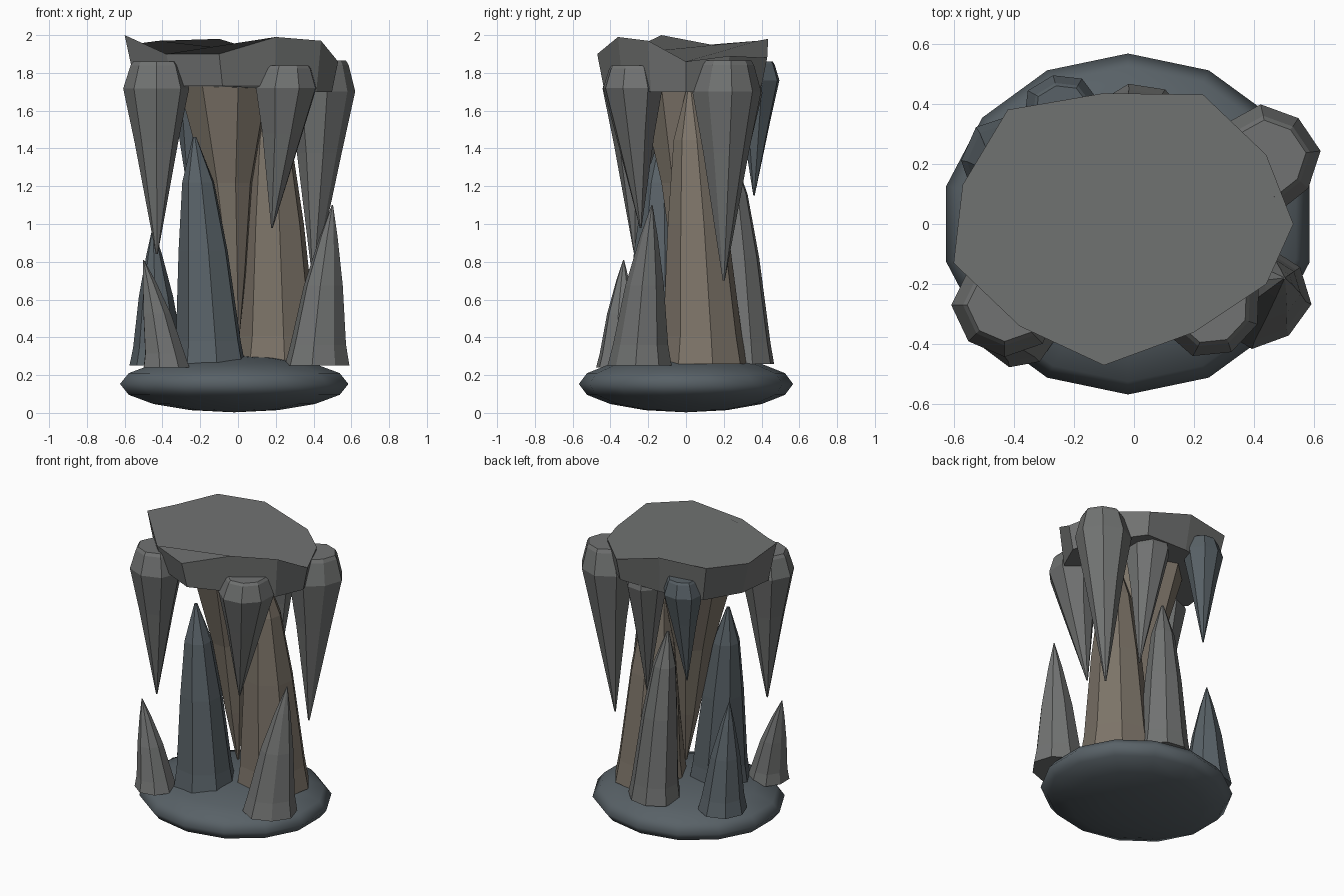
import bpy, bmesh, math, random
from mathutils import Vector

if "Cube" in bpy.data.objects:
    bpy.data.objects.remove(bpy.data.objects["Cube"])

random.seed(4)


def material(name, rgb):
    m = bpy.data.materials.new(name)
    m.diffuse_color = (*rgb, 1)
    m.use_nodes = True
    m.node_tree.nodes["Principled BSDF"].inputs["Base Color"].default_value = m.diffuse_color
    return m


GREY = material("grey_stone", (0.165, 0.17, 0.168))
BLUE = material("blue_stone", (0.098, 0.12, 0.135))
BROWN = material("brown_stone", (0.205, 0.175, 0.14))


def loft(name, rings, mat):
    """Join equal-length rings of points into a closed, flat-shaded solid."""
    bm = bmesh.new()
    loops = [[bm.verts.new(p) for p in ring] for ring in rings]
    n = len(loops[0])
    for a, b in zip(loops, loops[1:]):
        for i in range(n):
            j = (i + 1) % n
            bm.faces.new((a[i], a[j], b[j], b[i]))
    bm.faces.new(loops[0])
    bm.faces.new(loops[-1])
    bmesh.ops.recalc_face_normals(bm, faces=bm.faces)
    mesh = bpy.data.meshes.new(name)
    bm.to_mesh(mesh)
    bm.free()
    obj = bpy.data.objects.new(name, mesh)
    obj.data.materials.append(mat)
    bpy.context.collection.objects.link(obj)
    return obj


# (fraction of length, fraction of radius)
RISING = [(0, 1.0), (0.13, 0.86), (0.5, 0.6), (0.8, 0.28), (1, 0.02)]
COLUMN = [(0, 1.0), (0.1, 0.9), (0.5, 0.68), (0.8, 0.44), (1, 0.05)]
HANGING = [(0, 0.7), (0.02, 0.78), (0.14, 1.0), (0.42, 0.66), (1, 0.03)]
TRUNK = [(0, 1.0), (0.4, 0.5), (0.75, 0.25), (1, 0.03)]


def spike(name, root, tip, radius, profile, mat, sides=8):
    root, tip = Vector(root), Vector(tip)
    turn = random.uniform(0, math.tau / sides)
    wobble = [random.uniform(0.94, 1.06) for _ in range(sides)]
    rings = []
    for t, f in profile:
        c = root.lerp(tip, t)
        # lean grows toward the tip, so the thick end stays upright
        k = t ** 1.3
        c.x, c.y = root.x + (tip.x - root.x) * k, root.y + (tip.y - root.y) * k
        rings.append([c + Vector((math.cos(turn + math.tau * i / sides),
                                  math.sin(turn + math.tau * i / sides), 0))
                      * radius * f * wobble[i] for i in range(sides)])
    return loft(name, rings, mat)


# Rounded floor disc
bpy.ops.mesh.primitive_uv_sphere_add(segments=14, ring_count=8, radius=1,
                                     location=(-0.02, 0, 0.153))
floor = bpy.context.object
floor.name = "floor_disc"
floor.scale = (0.62, 0.567, 0.15)
bpy.ops.object.transform_apply(location=False, rotation=False, scale=True)
bpy.ops.object.shade_smooth()
floor.data.materials.append(BLUE)

# Uneven ceiling slab
rim = [(-0.60, -0.13, 2.0), (-0.38, -0.34, 1.9), (-0.10, -0.47, 1.9), (0.20, -0.36, 1.99),
       (0.44, -0.20, 1.97), (0.53, 0.0, 1.86), (0.44, 0.23, 1.89), (0.23, 0.43, 1.88),
       (-0.10, 0.435, 1.98), (-0.42, 0.38, 1.97), (-0.57, 0.13, 1.95)]
under = [(x * 0.92 + 0.01, y * 0.93, 1.73 - 0.03 * (x > 0.4)) for x, y, z in rim]
loft("ceiling_slab", [under, rim], GREY)

# Stalagmites rising from the floor
rising = [((-0.15, -0.14, 0.26), (-0.23, -0.13, 1.46), 0.20, COLUMN, BLUE),
          ((0.205, 0.10, 0.26), (0.17, 0.02, 1.74), 0.235, COLUMN, BROWN),
          ((0.42, -0.24, 0.25), (0.50, -0.18, 1.10), 0.17, RISING, GREY),
          ((-0.38, -0.345, 0.24), (-0.50, -0.33, 0.81), 0.13, RISING, GREY),
          ((-0.42, 0.20, 0.25), (-0.45, 0.17, 0.98), 0.155, RISING, BLUE),
          ((0.02, 0.31, 0.26), (-0.03, 0.24, 1.38), 0.17, COLUMN, GREY)]
for i, (root, tip, r, profile, mat) in enumerate(rising):
    spike(f"stalagmite_{i + 1}", root, tip, r, profile, mat)

# Stalactites hanging around the ceiling rim
hanging = [((-0.43, -0.27, 1.86), (-0.43, -0.27, 0.84), 0.175, GREY),
           ((0.26, -0.28, 1.84), (0.18, -0.24, 0.98), 0.17, GREY),
           ((0.45, 0.22, 1.865), (0.40, 0.20, 0.70), 0.177, GREY),
           ((-0.24, 0.375, 1.86), (-0.26, 0.36, 1.15), 0.125, BLUE),
           ((0.11, 0.27, 1.82), (0.14, 0.22, 0.92), 0.14, GREY)]
for i, (root, tip, r, mat) in enumerate(hanging):
    spike(f"stalactite_{i + 1}", root, tip, r, HANGING, mat)

# Thick central stalactite
spike("central_stalactite", (-0.07, -0.01, 1.76), (0.0, 0.0, 0.40), 0.27, TRUNK, BROWN)
